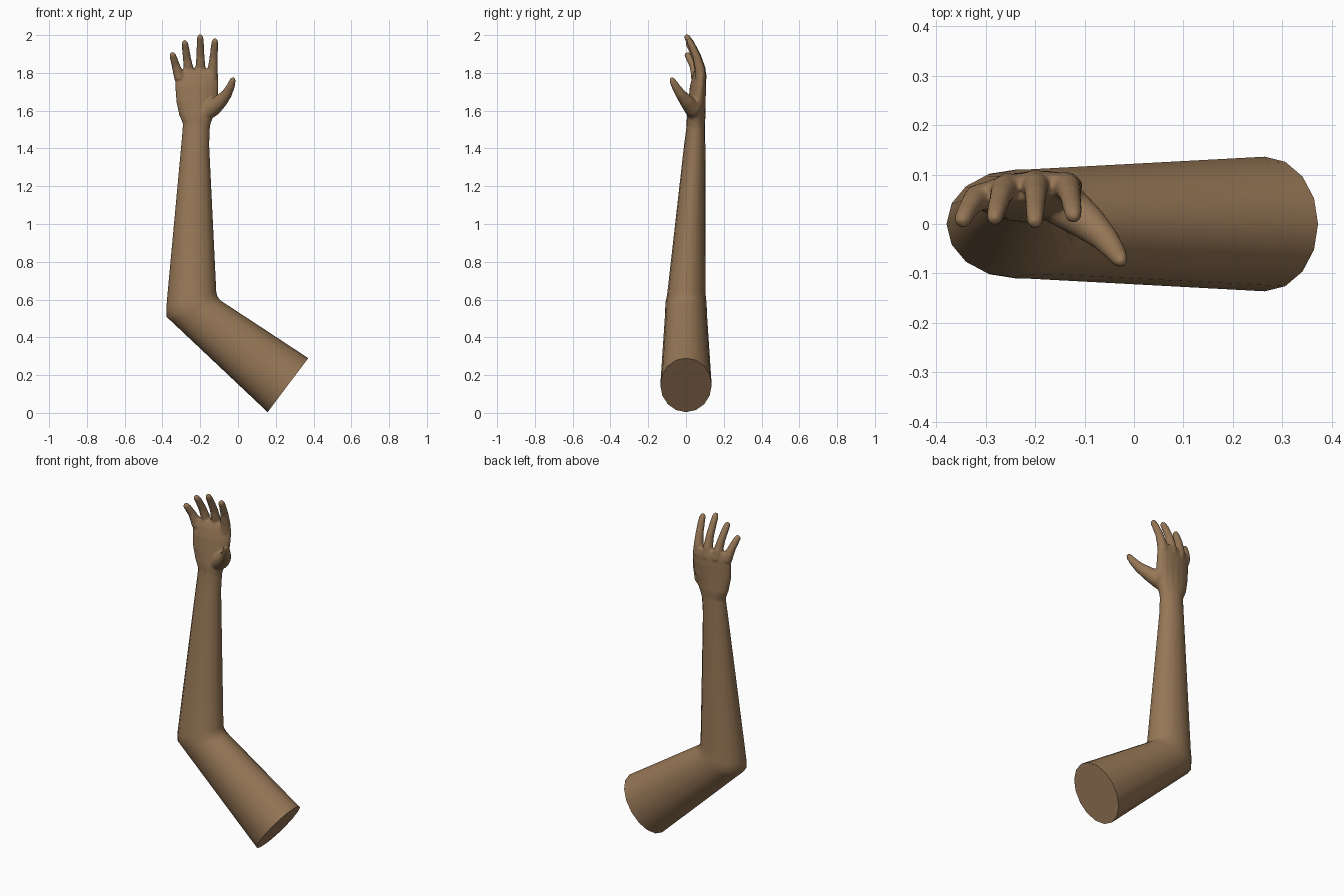
import bpy, bmesh, math
from mathutils import Vector

if "Cube" in bpy.data.objects:
    bpy.data.objects.remove(bpy.data.objects["Cube"])

skin = bpy.data.materials.new("brown_skin")
skin.diffuse_color = (0.305, 0.184, 0.093, 1)
skin.use_nodes = True
skin.node_tree.nodes["Principled BSDF"].inputs["Base Color"].default_value = skin.diffuse_color


def flat_ring(x0, z0, x1, z1, yc, h, n=16, skew=0.0):
    """Oval between two edge points in the xz plane, with half depth h in y."""
    a, b = Vector((x0, yc + skew, z0)), Vector((x1, yc - skew, z1))
    mid, u = (a + b) / 2, (b - a) / 2
    ang = [2 * math.pi * i / n for i in range(n)]
    return [mid + u * math.cos(t) + Vector((0, h * math.sin(t), 0)) for t in ang]


def tube_rings(path, n=12):
    """Round rings square to a path of (x, y, z, radius) points."""
    pts = [Vector(p[:3]) for p in path]
    rings = []
    for i, p in enumerate(pts):
        d = (pts[min(i + 1, len(pts) - 1)] - pts[max(i - 1, 0)]).normalized()
        u = Vector((0, 1, 0)).cross(d).normalized()
        v = d.cross(u)
        rings.append([p + path[i][3] * (u * math.cos(2 * math.pi * k / n)
                                        + v * math.sin(2 * math.pi * k / n)) for k in range(n)])
    return rings


def loft(bm, rings):
    """Skin a list of rings and close both ends."""
    rows = [[bm.verts.new(p) for p in r] for r in rings]
    faces = []
    for a, b in zip(rows, rows[1:]):
        for i in range(len(a)):
            j = (i + 1) % len(a)
            faces.append(bm.faces.new((a[i], a[j], b[j], b[i])))
    faces += [bm.faces.new(rows[0][::-1]), bm.faces.new(rows[-1])]
    bmesh.ops.recalc_face_normals(bm, faces=faces)


def finish(bm, name):
    me = bpy.data.meshes.new(name)
    bm.to_mesh(me)
    bm.free()
    me.materials.append(skin)
    ob = bpy.data.objects.new(name, me)
    bpy.context.collection.objects.link(ob)
    bpy.ops.object.select_all(action='DESELECT')
    ob.select_set(True)
    bpy.context.view_layer.objects.active = ob
    return ob


# Upper arm, elbow and forearm: outer edge x, z, inner edge x, z, centre y, half depth
bm = bmesh.new()
loft(bm, [flat_ring(*r) for r in (
    (0.157, 0.004, 0.372, 0.29, 0.0, 0.136),
    (-0.355, 0.487, -0.085, 0.59, 0.0, 0.110),
    (-0.378, 0.508, -0.098, 0.602, 0.0, 0.110),
    (-0.379, 0.56, -0.109, 0.615, 0.0, 0.108),
    (-0.375, 0.61, -0.115, 0.64, 0.002, 0.102),
    (-0.300, 1.42, -0.153, 1.42, 0.046, 0.056),
    (-0.293, 1.50, -0.150, 1.50, 0.051, 0.050),
    (-0.291, 1.54, -0.147, 1.54, 0.052, 0.049))])
finish(bm, "arm")
bpy.ops.object.shade_smooth_by_angle(angle=math.radians(50))

# Palm
bm = bmesh.new()
loft(bm, [flat_ring(*r) for r in (
    (-0.287, 1.49, -0.153, 1.49, 0.052, 0.047),
    (-0.294, 1.535, -0.143, 1.535, 0.052, 0.049),
    (-0.313, 1.58, -0.125, 1.58, 0.054, 0.050),
    (-0.328, 1.65, -0.108, 1.65, 0.058, 0.046, 16, -0.008),
    (-0.333, 1.73, -0.102, 1.73, 0.064, 0.042, 16, -0.012),
    (-0.333, 1.785, -0.103, 1.785, 0.070, 0.034, 16, -0.012),
    (-0.325, 1.815, -0.110, 1.815, 0.072, 0.024, 16, -0.012))])

# Four fingers curling forward: base x, y, z and tip x, y, z
for bx, by, bz, tx, ty, tz in ((-0.308, 0.055, 1.77, -0.348, 0.004, 1.900),
                               (-0.255, 0.076, 1.77, -0.282, 0.010, 1.962),
                               (-0.198, 0.082, 1.77, -0.200, 0.004, 1.992),
                               (-0.138, 0.078, 1.77, -0.122, 0.015, 1.972)):
    path = [(bx + (tx - bx) * t, by + (ty - by) * t ** 1.9, bz + (tz - bz) * t, r)
            for t, r in ((0, 0.029), (0.25, 0.027), (0.55, 0.022), (0.85, 0.0195),
                         (0.98, 0.017), (1.04, 0.010))]
    loft(bm, tube_rings(path))

# Thumb with its fleshy base
loft(bm, tube_rings([(-0.185, 0.05, 1.57, 0.035), (-0.135, 0.035, 1.615, 0.047),
                     (-0.090, 0.000, 1.653, 0.037), (-0.058, -0.030, 1.690, 0.028),
                     (-0.038, -0.056, 1.730, 0.022), (-0.028, -0.072, 1.760, 0.017),
                     (-0.024, -0.080, 1.775, 0.009)]))
hand = finish(bm, "hand")

# Blend palm, fingers and thumb into one soft surface
m = hand.modifiers.new("blend", 'REMESH')
m.mode = 'VOXEL'
m.voxel_size = 0.006
m.use_smooth_shade = True
m = hand.modifiers.new("soften", 'SMOOTH')
m.factor, m.iterations = 0.5, 6
bpy.ops.object.shade_smooth()
